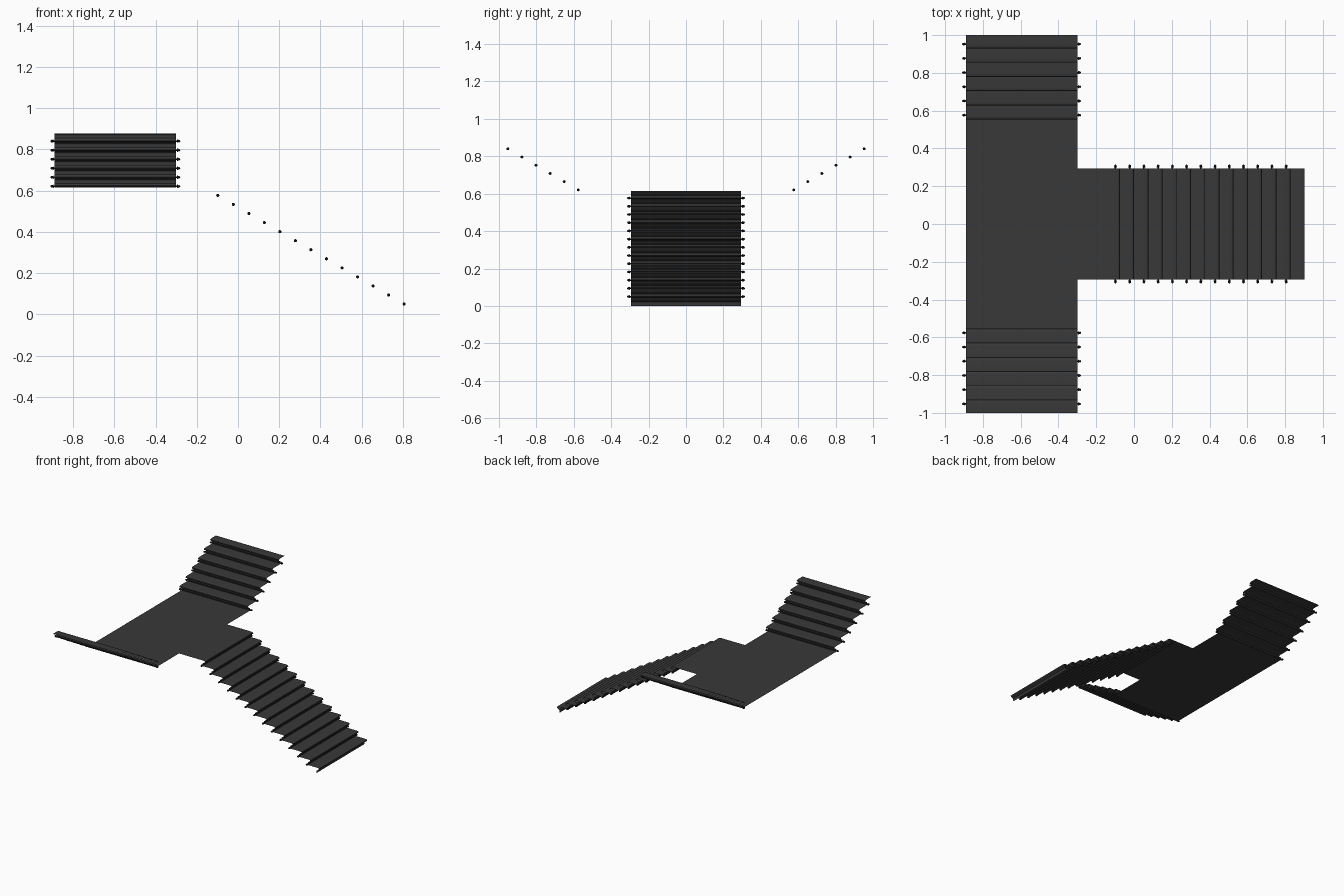
import bpy, bmesh, math
from mathutils import Matrix, Vector

if "Cube" in bpy.data.objects:
    bpy.data.objects.remove(bpy.data.objects["Cube"])

RUN, RISE, HALF = 0.0753, 0.0439, 0.295
LAND, CX = 14 * RISE, -0.595


def material(name, c):
    m = bpy.data.materials.new(name)
    m.diffuse_color = (c, c, c, 1)
    m.use_nodes = True
    m.node_tree.nodes["Principled BSDF"].inputs["Base Color"].default_value = m.diffuse_color
    return m


carpet = material("carpet_grey", 0.04)
metal = material("rod_dark", 0.015)


def finish(bm, name, mat, angle=30):
    me = bpy.data.meshes.new(name)
    bm.to_mesh(me)
    bm.free()
    ob = bpy.data.objects.new(name, me)
    bpy.context.collection.objects.link(ob)
    me.materials.append(mat)
    bpy.ops.object.select_all(action='DESELECT')
    ob.select_set(True)
    bpy.context.view_layer.objects.active = ob
    bpy.ops.object.shade_smooth_by_angle(angle=math.radians(angle))
    return ob


def nosing(c, z):
    # rounded lip above the inner corner at c, then the riser down to that corner
    return [(c + 0.005, z), (c + 0.017, z - 0.001), (c + 0.023, z - 0.004),
            (c + 0.025, z - 0.008), (c + 0.022, z - 0.013), (c + 0.012, z - 0.018),
            (c + 0.003, z - 0.024), (c, z - RISE)]


def sheet(name, profile, to_world):
    # thin carpet strip: profile (along, z) extruded across its width
    bm = bmesh.new()
    rows = [[bm.verts.new(to_world(a, s * HALF, z)) for s in (-1, 1)] for a, z in profile]
    for p, q in zip(rows, rows[1:]):
        bm.faces.new((p[0], q[0], q[1], p[1]))
    if bm.faces[:] and sum(f.normal.z for f in bm.faces if not f.normal_update()) < 0:
        bmesh.ops.reverse_faces(bm, faces=bm.faces[:])
    return finish(bm, name, carpet)


def down(a, w, z):
    return Vector((a, w, z))


def side(a, w, z):
    return Vector((CX + w, a, z))


# lower flight runner, joined to the landing edge
lower = [(CX + HALF, LAND)]
for i in range(14):
    lower += nosing(-0.1 + i * RUN, LAND - i * RISE)
sheet("lower_flight_runner", lower, down)

# upper runner: both rising flights and the landing in one strip
flight = [(1.0, LAND + 6 * RISE)]
for i in reversed(range(6)):
    flight += [(0.578 + i * 0.0753 - (a - 0), z)
               for a, z in nosing(0, LAND + (i + 1) * RISE)]
sheet("upper_flights_and_landing_runner",
      flight + [(-a, z) for a, z in reversed(flight)], side)


def rods(name, places, to_world):
    # stair rods lathed from a profile of (distance across, radius), with finials
    half = [(0.298, 0.004), (0.300, 0.008), (0.303, 0.008), (0.304, 0.004),
            (0.307, 0.007), (0.311, 0.006), (0.315, 0.001)]
    prof = [(-d, r) for d, r in reversed(half)] + half
    n = 8
    bm = bmesh.new()
    for a, z in places:
        rings = [[bm.verts.new(to_world(a + r * math.cos(k * math.tau / n), d,
                                        z + r * math.sin(k * math.tau / n)))
                  for k in range(n)] for d, r in prof]
        for p, q in zip(rings, rings[1:]):
            for k in range(n):
                bm.faces.new((p[k], p[(k + 1) % n], q[(k + 1) % n], q[k]))
        bm.faces.new(rings[0])
        bm.faces.new(rings[-1])
    bmesh.ops.recalc_face_normals(bm, faces=bm.faces[:])
    return finish(bm, name, metal)


rods("lower_stair_rods",
     [(-0.098 + i * RUN, LAND - (i + 1) * RISE + 0.006) for i in range(13)], down)
for s, label in ((1, "back"), (-1, "front")):
    rods(label + "_stair_rods",
         [(s * (0.576 + i * 0.0753), LAND + i * RISE + 0.006) for i in range(6)], side)
